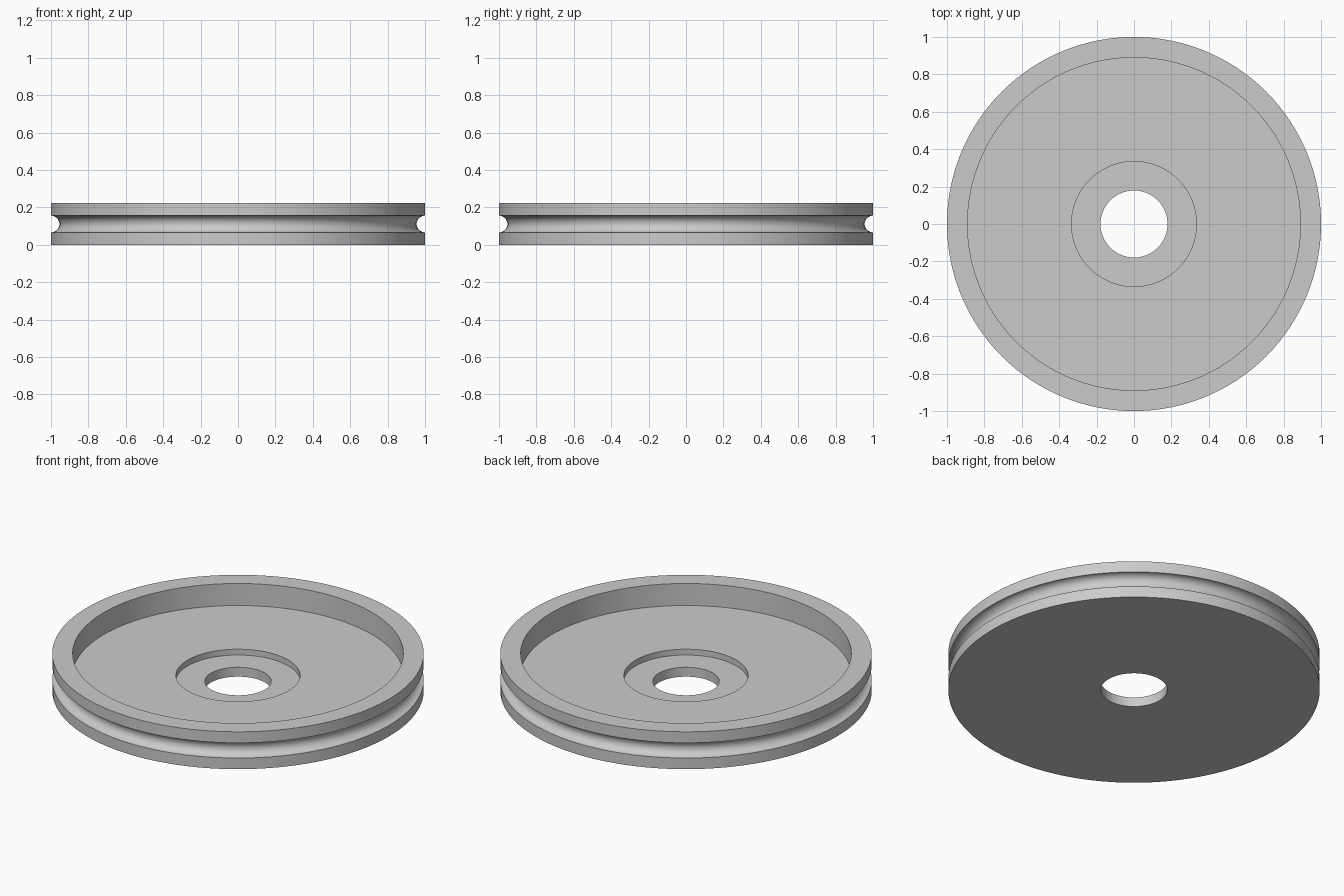
import bpy
import bmesh
import math

cube = bpy.data.objects.get("Cube")
if cube:
    bpy.data.objects.remove(cube, do_unlink=True)

SEGMENTS = 128
HEIGHT = 0.222
OUTER, DISH, RECESS, BORE = 1.0, 0.89, 0.334, 0.179
DISH_FLOOR, RECESS_FLOOR = 0.091, 0.056
GROOVE, GROOVE_STEPS = 0.045, 16

# Plain grey material
grey = bpy.data.materials.new("plain grey")
grey.use_nodes = True
colour = (0.6, 0.6, 0.6, 1)
grey.diffuse_color = colour
grey.node_tree.nodes["Principled BSDF"].inputs["Base Color"].default_value = colour

# Closed half section (radius, height): round groove in the outer edge
groove = []
for i in range(GROOVE_STEPS + 1):
    a = math.pi * i / GROOVE_STEPS
    groove.append((OUTER - GROOVE * math.sin(a), HEIGHT / 2 - GROOVE * math.cos(a)))

# Base and rim outside, then the stepped dish down to the bore
profile = [(BORE, 0), (OUTER, 0)] + groove + [
    (OUTER, HEIGHT), (DISH, HEIGHT), (DISH, DISH_FLOOR),
    (RECESS, DISH_FLOOR), (RECESS, RECESS_FLOOR), (BORE, RECESS_FLOOR)]

# Turn the section around the z axis
bm = bmesh.new()
rings = []
for s in range(SEGMENTS):
    a = 2 * math.pi * s / SEGMENTS
    rings.append([bm.verts.new((r * math.cos(a), r * math.sin(a), z)) for r, z in profile])
for s, ring in enumerate(rings):
    following = rings[(s + 1) % SEGMENTS]
    for i in range(len(profile)):
        j = (i + 1) % len(profile)
        bm.faces.new((ring[i], following[i], following[j], ring[j]))
bmesh.ops.recalc_face_normals(bm, faces=bm.faces)

mesh = bpy.data.meshes.new("pulley_wheel")
bm.to_mesh(mesh)
bm.free()
mesh.materials.append(grey)
wheel = bpy.data.objects.new("pulley_wheel", mesh)
bpy.context.collection.objects.link(wheel)

# Smooth round surfaces, sharp rims
bpy.ops.object.select_all(action="DESELECT")
wheel.select_set(True)
bpy.context.view_layer.objects.active = wheel
bpy.ops.object.shade_smooth_by_angle(angle=math.radians(30))
